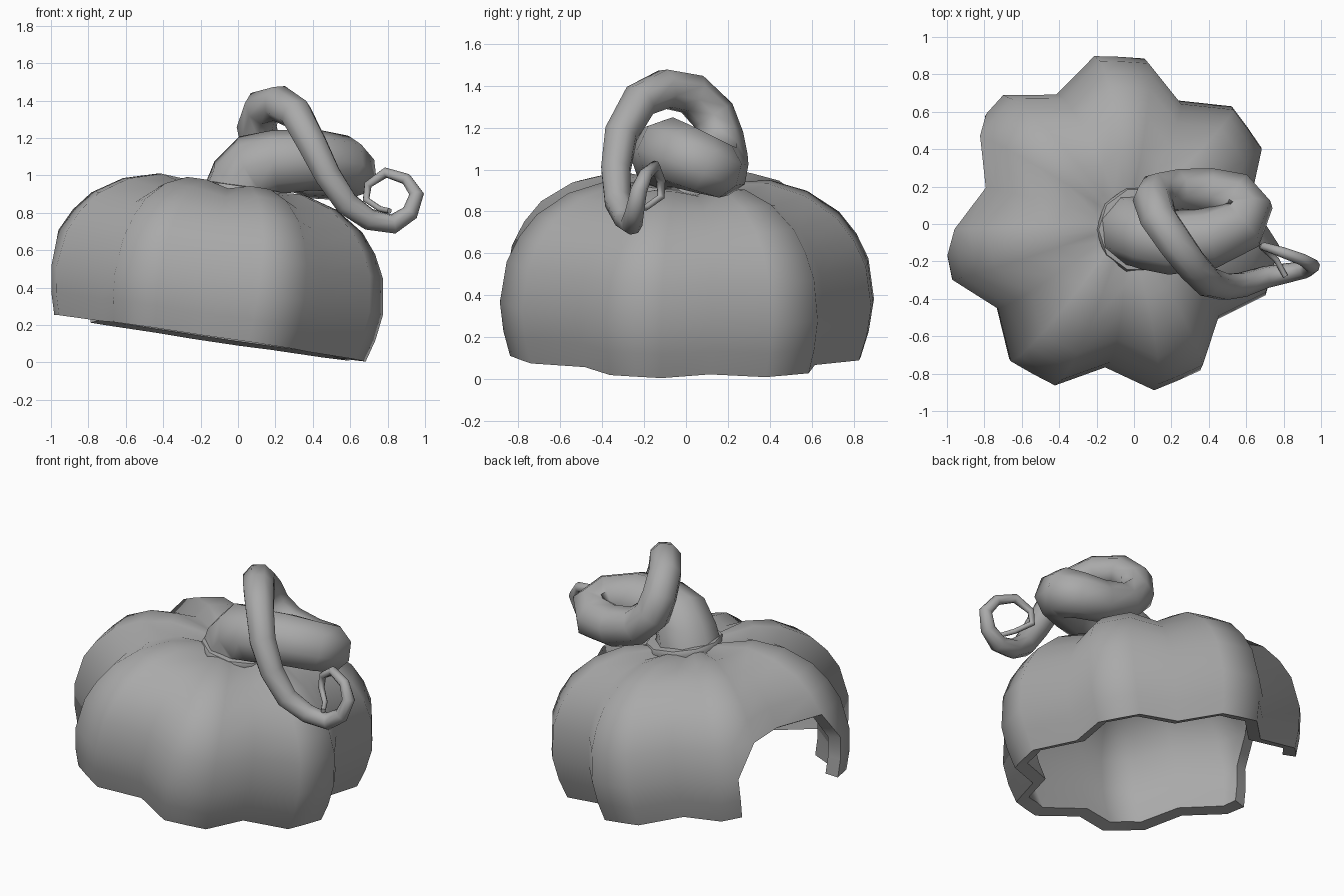
import bpy, bmesh, math
from mathutils import Matrix

if "Cube" in bpy.data.objects:
    bpy.data.objects.remove(bpy.data.objects["Cube"])

grey = bpy.data.materials.new("plain grey")
grey.diffuse_color = (0.4, 0.4, 0.4, 1)
grey.use_nodes = True
grey.node_tree.nodes["Principled BSDF"].inputs["Base Color"].default_value = grey.diffuse_color

TILT = (Matrix.Translation((-0.157, -0.012, 0.128)) @ Matrix.Rotation(math.radians(-1.0), 4, 'X')
        @ Matrix.Rotation(math.radians(8.5), 4, 'Y'))


def add_object(name, bm, matrix):
    mesh = bpy.data.meshes.new(name)
    bmesh.ops.recalc_face_normals(bm, faces=bm.faces)
    bm.to_mesh(mesh)
    bm.free()
    ob = bpy.data.objects.new(name, mesh)
    bpy.context.collection.objects.link(ob)
    ob.matrix_world = matrix
    return ob


def activate(ob):
    bpy.ops.object.select_all(action='DESELECT')
    ob.select_set(True)
    bpy.context.view_layer.objects.active = ob


def finish(ob, angle):
    ob.data.materials.clear()
    ob.data.materials.append(grey)
    activate(ob)
    bpy.ops.object.shade_smooth_by_angle(angle=math.radians(angle))


# Lobed gourd shell: seven lobes, each with ridge, shoulder, valley, shoulder
PROFILE = [(0.855, 0), (0.89, 0.12), (0.91, 0.26), (0.88, 0.455), (0.82, 0.575),
           (0.735, 0.68), (0.58, 0.78), (0.4, 0.832), (0.2, 0.82)]
LOBES = 7
STEP = 360 / LOBES
COLUMN = [(0, 0.992), (STEP / 6, 1.0), (STEP / 2, 0.835), (STEP * 5 / 6, 1.0)]
bm = bmesh.new()
rings = []
for r, h in PROFILE:
    ring = []
    for i in range(LOBES * 4):
        off, k = COLUMN[i % 4]
        a = math.radians(87.4 + (i // 4) * STEP + off)
        z = h * (0.965 if i % 4 == 2 else 1)
        ring.append(bm.verts.new((r * k * math.cos(a), r * k * math.sin(a), z)))
    rings.append(ring)
n = LOBES * 4
for row in range(len(PROFILE) - 1):
    for c in range(n):
        d = (c + 1) % n
        lo, hi = rings[row], rings[row + 1]
        # broken opening between two neighbouring ridges
        if 4 <= c < 8 and row < 3:
            if row == 2 and c == 4:
                bm.faces.new((lo[c], hi[d], hi[c]))
            elif row == 2 and c == 7:
                bm.faces.new((lo[d], hi[d], hi[c]))
            continue
        bm.faces.new((lo[c], lo[d], hi[d], hi[c]))
centre = bm.verts.new((0, 0, 0.785))
for c in range(n):
    bm.faces.new((rings[-1][c], rings[-1][(c + 1) % n], centre))
bmesh.ops.delete(bm, geom=[v for v in bm.verts if not v.link_faces], context='VERTS')
shell = add_object("gourd_shell", bm, TILT)
# normals face outward before thickening inward
top = max(shell.data.polygons, key=lambda p: p.center.z)
if top.normal.z < 0:
    shell.data.flip_normals()
solid = shell.modifiers.new("wall", 'SOLIDIFY')
solid.thickness = 0.08
solid.offset = -1
activate(shell)
bpy.ops.object.modifier_apply(modifier="wall")
finish(shell, 62)

# Collar where the stem meets the shell
bm = bmesh.new()
levels = []
for r, h in [(0.215, -0.06), (0.235, 0.0), (0.225, 0.025), (0.17, 0.03)]:
    levels.append([bm.verts.new((r * math.cos(t * math.tau / 10), r * math.sin(t * math.tau / 10), h))
                   for t in range(10)])
for lo, hi in zip(levels, levels[1:]):
    for t in range(10):
        u = (t + 1) % 10
        bm.faces.new((lo[t], lo[u], hi[u], hi[t]))
bm.faces.new(levels[0])
bm.faces.new(levels[-1])
collar = add_object("stem_collar", bm, Matrix.Translation((0.03, -0.03, 0.915))
                    @ Matrix.Rotation(math.radians(8.5), 4, 'Y'))
finish(collar, 40)

# Curling stem: (x, y, z, radius), tapering into a thin tendril
PATH = [(0.0, -0.03, 0.88, 0.2), (0.03, -0.04, 0.98, 0.19), (0.09, -0.07, 1.05, 0.18),
        (0.2, -0.1, 1.07, 0.172),
        (0.4, -0.075, 1.085, 0.165), (0.56, -0.005, 1.06, 0.157), (0.6, 0.08, 1.025, 0.148),
        (0.54, 0.145, 1.0, 0.138), (0.4, 0.175, 1.0, 0.127), (0.23, 0.18, 1.05, 0.117),
        (0.125, 0.165, 1.15, 0.112), (0.1, 0.13, 1.26, 0.107), (0.13, 0.03, 1.36, 0.102),
        (0.22, -0.1, 1.385, 0.098), (0.31, -0.22, 1.33, 0.09),
        (0.395, -0.31, 1.17, 0.083), (0.48, -0.335, 1.0, 0.075), (0.58, -0.325, 0.85, 0.068),
        (0.7, -0.285, 0.765, 0.06), (0.83, -0.26, 0.74, 0.053), (0.92, -0.245, 0.8, 0.045),
        (0.955, -0.225, 0.9, 0.04), (0.9, -0.19, 0.98, 0.032), (0.79, -0.15, 1.015, 0.028),
        (0.695, -0.12, 0.95, 0.022), (0.685, -0.12, 0.87, 0.019), (0.76, -0.19, 0.82, 0.016),
        (0.81, -0.28, 0.81, 0.014)]
curve = bpy.data.curves.new("curled_stem", 'CURVE')
curve.dimensions = '3D'
curve.bevel_depth = 1.0
curve.bevel_resolution = 2
curve.use_fill_caps = True
spline = curve.splines.new('POLY')
spline.points.add(len(PATH) - 1)
for p, (x, y, z, r) in zip(spline.points, PATH):
    p.co = (x, y, z, 1)
    p.radius = r
stem = bpy.data.objects.new("curled_stem", curve)
bpy.context.collection.objects.link(stem)
activate(stem)
bpy.ops.object.convert(target='MESH')
finish(bpy.context.view_layer.objects.active, 75)
